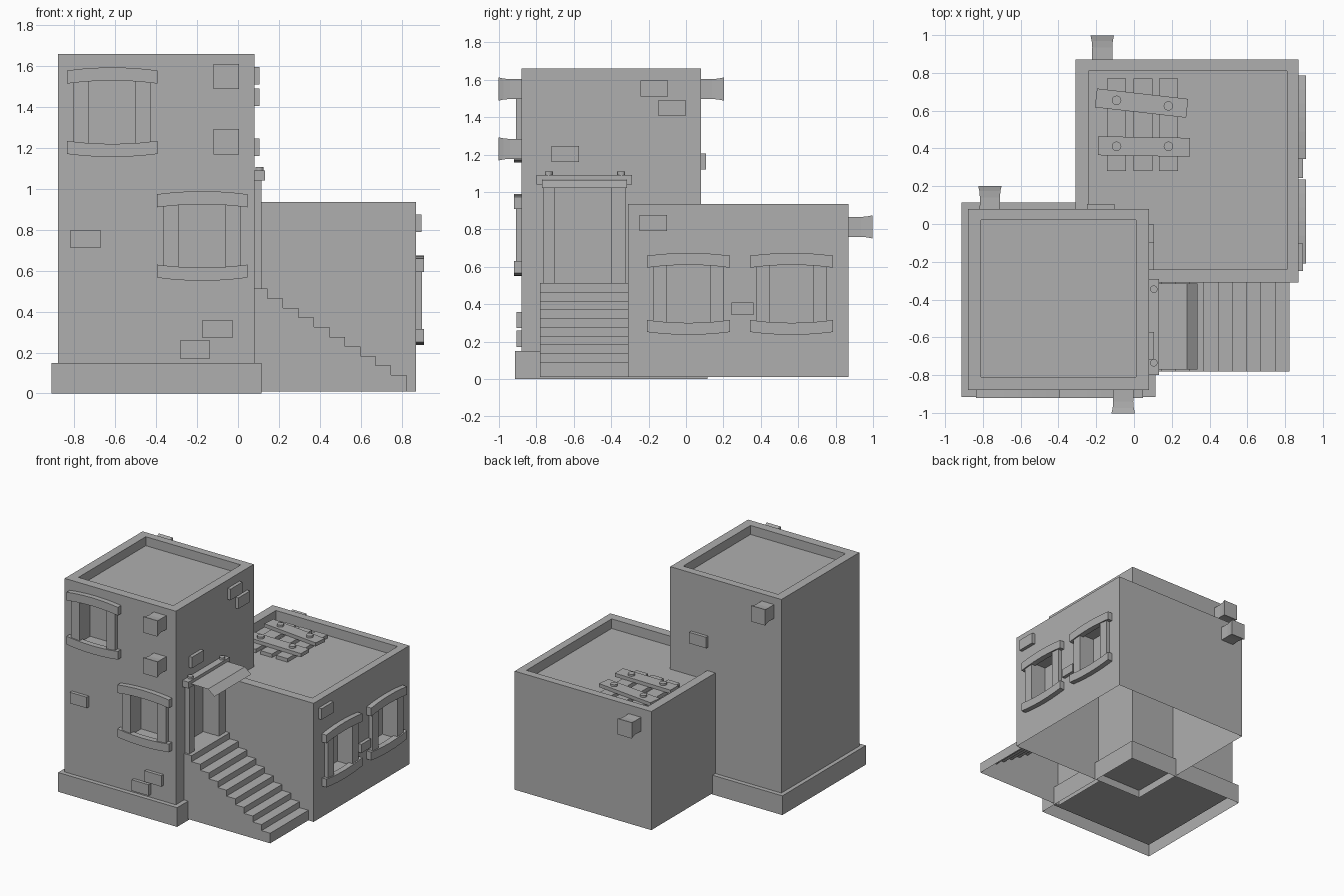
import bpy, bmesh, math
from mathutils import Matrix, Vector

old = bpy.data.objects.get("Cube")
if old:
    bpy.data.objects.remove(old, do_unlink=True)

plaster = bpy.data.materials.new("plain_grey")
plaster.use_nodes = True
GREY = (0.43, 0.43, 0.43, 1)
plaster.diffuse_color = GREY
plaster.node_tree.nodes["Principled BSDF"].inputs["Base Color"].default_value = GREY


def finish(name, bm, matrix=Matrix()):
    bmesh.ops.transform(bm, matrix=matrix, verts=bm.verts)
    mesh = bpy.data.meshes.new(name)
    bm.to_mesh(mesh)
    bm.free()
    mesh.materials.append(plaster)
    obj = bpy.data.objects.new(name, mesh)
    bpy.context.scene.collection.objects.link(obj)
    return obj


def box(name, lo, hi, matrix=Matrix()):
    bm = bmesh.new()
    bmesh.ops.create_cube(bm, size=1)
    lo, hi = Vector(lo), Vector(hi)
    for v in bm.verts:
        v.co = (lo + hi) / 2 + Vector(a * b for a, b in zip(v.co, hi - lo))
    return finish(name, bm, matrix)


def prism(name, outline, y0, y1, matrix=Matrix()):
    """Extrude an x-z outline along y."""
    bm = bmesh.new()
    face = bm.faces.new([bm.verts.new((x, y0, z)) for x, z in outline])
    new = bmesh.ops.extrude_face_region(bm, geom=[face])["geom"]
    for v in new:
        if isinstance(v, bmesh.types.BMVert):
            v.co.y = y1
    bmesh.ops.recalc_face_normals(bm, faces=bm.faces)
    return finish(name, bm, matrix)


def disc(name, x, y, z, radius, height):
    bm = bmesh.new()
    bmesh.ops.create_cone(bm, cap_ends=True, segments=12, radius1=radius,
                          radius2=radius, depth=height)
    return finish(name, bm, Matrix.Translation((x, y, z + height / 2)))


def carve(obj, cutters):
    for cutter in cutters:
        cutter.hide_render = True
        mod = obj.modifiers.new("recess", "BOOLEAN")
        mod.operation, mod.solver, mod.object = "DIFFERENCE", "EXACT", cutter
    bpy.context.view_layer.update()
    result = obj.evaluated_get(bpy.context.evaluated_depsgraph_get())
    mesh = bpy.data.meshes.new_from_object(result)
    obj.modifiers.clear()
    obj.data = mesh
    for cutter in cutters:
        bpy.data.objects.remove(cutter, do_unlink=True)


def open_bottom(obj):
    bm = bmesh.new()
    bm.from_mesh(obj.data)
    low = min(v.co.z for v in bm.verts)
    under = [f for f in bm.faces if all(v.co.z < low + 0.001 for v in f.verts)]
    bmesh.ops.delete(bm, geom=under, context="FACES")
    bm.to_mesh(obj.data)
    bm.free()


def on_wall(x, y, z, turn):
    """Frame on a wall: local -y points outwards, z is up."""
    return Matrix.Translation((x, y, z)) @ Matrix.Rotation(math.radians(turn), 4, "Z")


FRONT, RIGHT, BACK = 0, 90, 180


# Windows: posts, bowed lintel and sill; returns the cutter for the opening
def window(name, place):
    for side in (-1, 1):
        inner, outer = side * 0.115, side * 0.19
        box(name + "_post", (min(inner, outer), -0.03, -0.155),
            (max(inner, outer), 0.01, 0.155), place)
    us = [-0.222 + 0.444 * i / 6 for i in range(7)]
    for part, sign in (("_lintel", 1), ("_sill", -1)):
        def bow(u, z):
            return (u, sign * (z + 0.015 * (1 - (u / 0.222) ** 2)))
        outline = [bow(u, 0.14) for u in us] + [bow(u, 0.204) for u in reversed(us)]
        prism(name + part, outline, -0.04, 0.005, place)
    return box(name + "_opening", (-0.115, -0.1, -0.165), (0.115, 0.1, 0.165), place)


# Walls
tower = box("tower", (-0.88, -0.88, 0.07), (0.08, 0.08, 1.66))
hall = box("hall", (-0.31, -0.31, 0.01), (0.87, 0.87, 0.935))
open_bottom(box("tower_plinth", (-0.912, -0.915, 0), (0.115, 0.115, 0.15)))

carve(tower, [
    box("tower_roof_recess", (-0.81, -0.81, 1.59), (0.01, 0.02, 1.8)),
    window("upper_window", on_wall(-0.615, -0.88, 1.375, FRONT)),
    window("lower_window", on_wall(-0.175, -0.88, 0.77, FRONT)),
    box("doorway", (-0.02, -0.7, 0.511), (0.2, -0.4, 1.04))])
carve(hall, [
    box("hall_roof_recess", (-0.24, -0.24, 0.86), (0.81, 0.81, 1.1)),
    window("hall_window_front", on_wall(0.87, 0.013, 0.455, RIGHT)),
    window("hall_window_back", on_wall(0.87, 0.565, 0.455, RIGHT))])
open_bottom(hall)

# Loose bricks standing out of the walls
for x, y, z, turn in [
        (-0.745, -0.88, 0.755, FRONT), (-0.1, -0.88, 0.315, FRONT),
        (-0.21, -0.88, 0.215, FRONT), (0.08, -0.17, 1.553, RIGHT),
        (0.08, -0.075, 1.448, RIGHT), (0.08, -0.645, 1.203, RIGHT),
        (0.87, -0.175, 0.833, RIGHT), (-0.175, 0.08, 1.163, BACK)]:
    box("brick", (-0.073, -0.026, -0.043), (0.073, 0.01, 0.043), on_wall(x, y, z, turn))
box("small_brick", (0.86, 0.243, 0.343), (0.896, 0.36, 0.41))

# Beam ends, flared towards the tip
for x, y, z, turn in [(-0.057, -0.88, 1.55, FRONT), (-0.057, -0.88, 1.23, FRONT),
                      (-0.763, 0.08, 1.55, BACK), (-0.168, 0.875, 0.813, BACK)]:
    bm = bmesh.new()
    rings = []
    for out, half in ((-0.01, 0.054), (0.06, 0.053), (0.095, 0.056), (0.122, 0.062)):
        rings.append([bm.verts.new((a * half, -out, b * half))
                      for a, b in ((-1, -1), (1, -1), (1, 1), (-1, 1))])
    for r, s in zip(rings, rings[1:]):
        for i in range(4):
            j = (i + 1) % 4
            bm.faces.new((r[i], r[j], s[j], s[i]))
    bm.faces.new(rings[0])
    bm.faces.new(rings[-1])
    bmesh.ops.recalc_face_normals(bm, faces=bm.faces)
    finish("beam_end", bm, on_wall(x, y, z, turn))

# Staircase
steps = 10
profile = [(0.07, 0.01), (0.07, 0.512)]
for i in range(steps):
    z = 0.512 - 0.047 * i
    profile += [(0.145 + 0.0755 * i, z),
                (0.145 + 0.0755 * i, z - 0.047 if i < steps - 1 else 0.01)]
open_bottom(prism("staircase", profile, -0.78, -0.31))

# Doorway frame and its cloth canopy
for y0, y1 in ((-0.765, -0.7), (-0.4, -0.32)):
    box("door_post", (0.07, y0, 0.512), (0.115, y1, 1.04))
box("door_lintel", (0.07, -0.8, 1.04), (0.132, -0.29, 1.09))
for y in (-0.735, -0.345):
    disc("lintel_peg", 0.105, y, 1.09, 0.02, 0.018)
bm = bmesh.new()
rows = [[bm.verts.new((x, y, z)) for y in (-0.77, -0.315)]
        for x, z in ((0.13, 1.066), (0.28, 1.064), (0.335, 1.02))]
for r, s in zip(rows, rows[1:]):
    bm.faces.new((r[0], s[0], s[1], r[1]))
finish("canopy_cloth", bm)

# Boarded hatch on the hall roof
for x in (-0.092, 0.048, 0.182):
    box("hatch_plank", (x - 0.05, 0.28, 0.855), (x + 0.05, 0.77, 0.888))
for x, y, angle in ((0.04, 0.64, -6.5), (0.052, 0.41, -1)):
    place = Matrix.Translation((x, y, 0.9)) @ Matrix.Rotation(math.radians(angle), 4, "Z")
    box("hatch_crossboard", (-0.243, -0.05, -0.013), (0.243, 0.05, 0.015), place)
for x, y in ((-0.092, 0.655), (0.182, 0.625), (-0.092, 0.412), (0.182, 0.412)):
    disc("hatch_nail", x, y, 0.91, 0.025, 0.02)
